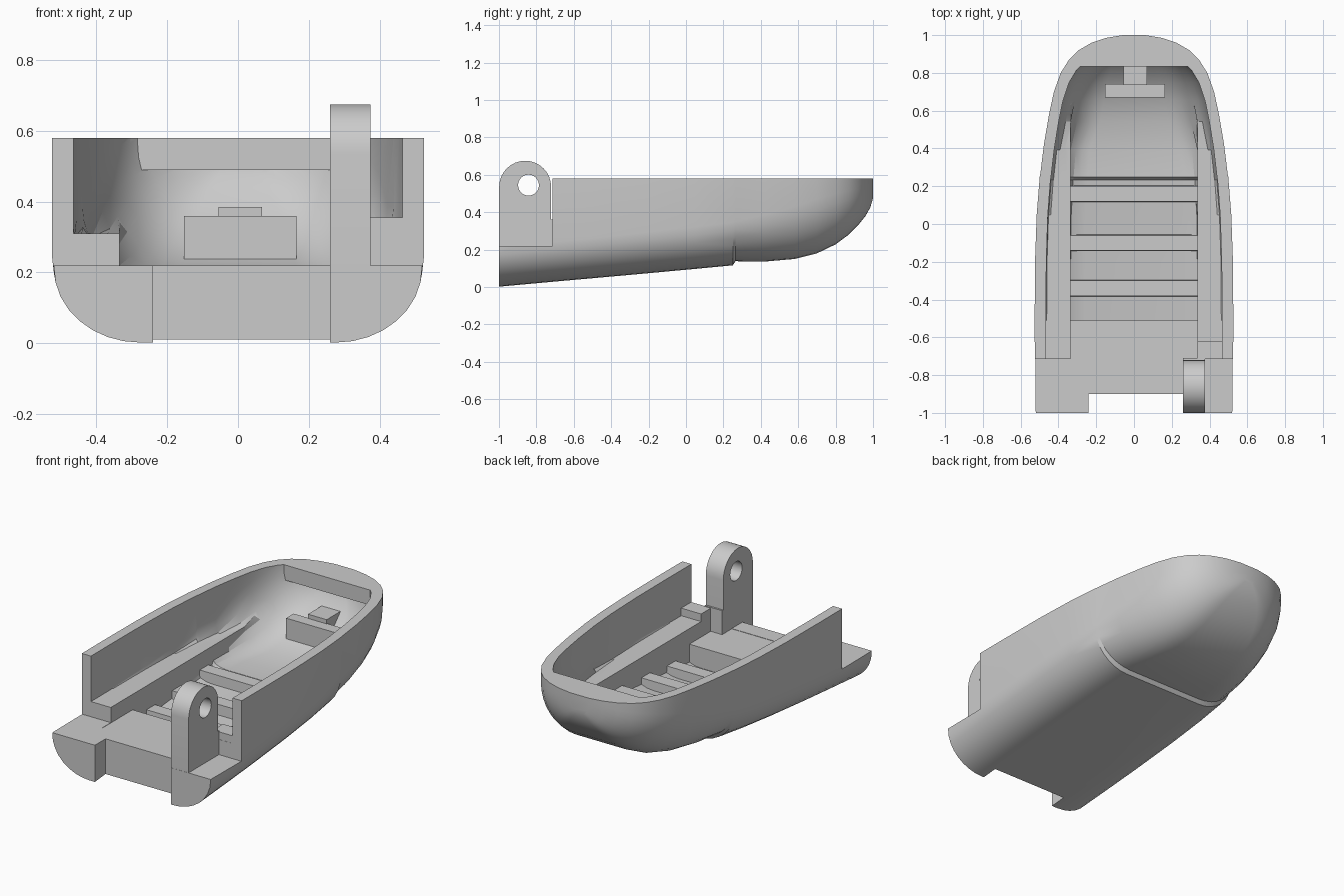
import bpy, bmesh, math

if "Cube" in bpy.data.objects:
    bpy.data.objects.remove(bpy.data.objects["Cube"])

TOP = 0.58
# hull stations: y, half width, keel height, flat-bottom fraction, corner height
STATIONS = [
    (-1.0, .52, .002, .53, .21), (-.715, .525, .028, .53, .213), (-.51, .526, .046, .53, .215),
    (-.2, .524, .074, .53, .22), (.05, .515, .097, .53, .225), (.25, .499, .116, .53, .23),
    (.265, .496, .138, .5, .213), (.42, .477, .136, .48, .25), (.58, .45, .15, .45, .28),
    (.7, .424, .18, .43, .29), (.8, .388, .228, .42, .27), (.87, .344, .28, .42, .235),
    (.92, .293, .33, .42, .195), (.96, .224, .38, .42, .155), (.985, .15, .425, .42, .125),
    (1.0, .06, .475, .42, .09)]


def from_bmesh(name, bm):
    bmesh.ops.recalc_face_normals(bm, faces=bm.faces)
    me = bpy.data.meshes.new(name)
    bm.to_mesh(me)
    bm.free()
    ob = bpy.data.objects.new(name, me)
    bpy.context.collection.objects.link(ob)
    return ob


def loft(name, top=TOP, inner=False, floor=-1, max_x=9, start=-1.0):
    """U-shaped sections skinned along y; inner=True gives the hollow."""
    bm = bmesh.new()
    rings = []
    for y, w, zb, flat, h in STATIONS:
        if y < start:
            continue
        if inner:
            if y < .5:  # keep the long walls steep, without the outer step
                flat, h = .56, .2
            w, zb, y = w * .886, zb + .05, (y * .935 if y > 0 else y)
            h = min(h, TOP - .01 - zb)
        half = [(w, top)]
        for i in range(9):
            a = math.pi / 2 * i / 8
            half.append((w * flat + w * (1 - flat) * math.cos(a), zb + h * (1 - math.sin(a))))
        pts = half + [(-x, z) for x, z in reversed(half)]
        rings.append([bm.verts.new((max(-max_x, min(max_x, x)), y, max(z, floor))) for x, z in pts])
    for a, b in zip(rings, rings[1:]):
        for i in range(len(a)):
            j = (i + 1) % len(a)
            bm.faces.new((a[i], a[j], b[j], b[i]))
    bm.faces.new(rings[0])
    bm.faces.new(rings[-1])
    return from_bmesh(name, bm)


def prism(name, profile, x0, x1):
    """y-z profile extruded along x."""
    bm = bmesh.new()
    f = bm.faces.new([bm.verts.new((x0, y, z)) for y, z in profile])
    r = bmesh.ops.extrude_face_region(bm, geom=[f])
    for v in r["geom"]:
        if isinstance(v, bmesh.types.BMVert):
            v.co.x = x1
    return from_bmesh(name, bm)


def box(name, x0, x1, y0, y1, z0, z1):
    return prism(name, [(y0, z0), (y1, z0), (y1, z1), (y0, z1)], x0, x1)


def cut(ob, cutter):
    m = ob.modifiers.new("cut", "BOOLEAN")
    m.operation, m.solver, m.object = "DIFFERENCE", "EXACT", cutter
    bpy.context.view_layer.objects.active = ob
    bpy.ops.object.modifier_apply(modifier=m.name)
    bpy.data.objects.remove(cutter)


def keel(y):
    return .004 + (y + 1) * .09


# hull shell, hollowed above the side ledges and between them
hull = loft("hull")
for args in (dict(floor=.31), dict(max_x=.335, start=-.51)):
    hollow = loft("hollow", top=.7, inner=True, **args)
    cut(hollow, box("lip_keep", -1, 1, .835, 1.2, .49, 1))
    cut(hull, hollow)
# front deck, cut-down front and front slot
cut(hull, box("deck_cut", -.335, .335, -.8, -.5, .218, 1))
cut(hull, box("front_cut", -1, 1, -1.5, -.715, .22, 1))
cut(hull, box("slot_cut", -.24, .26, -1.5, -.9, -1, 1))

# cross ribs on the floor
for y in (-.34, -.1, .16):
    k = keel(y)
    prism("floor_rib", [(y - .045, k + .03), (y + .045, k + .03),
                        (y + .04, k + .105), (y - .04, k + .105)], -.336, .336)

# T-shaped stop at the rear
box("rear_stop", -.153, .165, .67, .74, .2, .36)
prism("rear_stop_stem", [(.735, .22), (.8, .25), (.91, .34), (.91, .385), (.735, .385)],
      -.055, .068)

# raised pad at the right ledge end
box("ledge_pad", .335, .475, -.714, -.62, .2, .355)

# hinge lug with rounded top and pin hole
arc = [(-.86 + .139 * math.cos(math.pi * i / 16), .536 + .139 * math.sin(math.pi * i / 16))
       for i in range(17)]
lug = prism("hinge_lug", [(-.999, .21), (-.721, .21)] + arc, .26, .375)
hole = [(-.842 + .056 * math.cos(math.tau * i / 24), .545 + .056 * math.sin(math.tau * i / 24))
        for i in range(24)]
cut(lug, prism("hole_cut", hole, .1, .5))
box("lug_web", .26, .375, -.73, -.71, .21, .36)

# smooth the curved surfaces, keep edges crisp
for ob in bpy.context.scene.objects:
    ob.select_set(ob in (hull, lug))
bpy.context.view_layer.objects.active = hull
bpy.ops.object.shade_smooth_by_angle(angle=math.radians(22))
